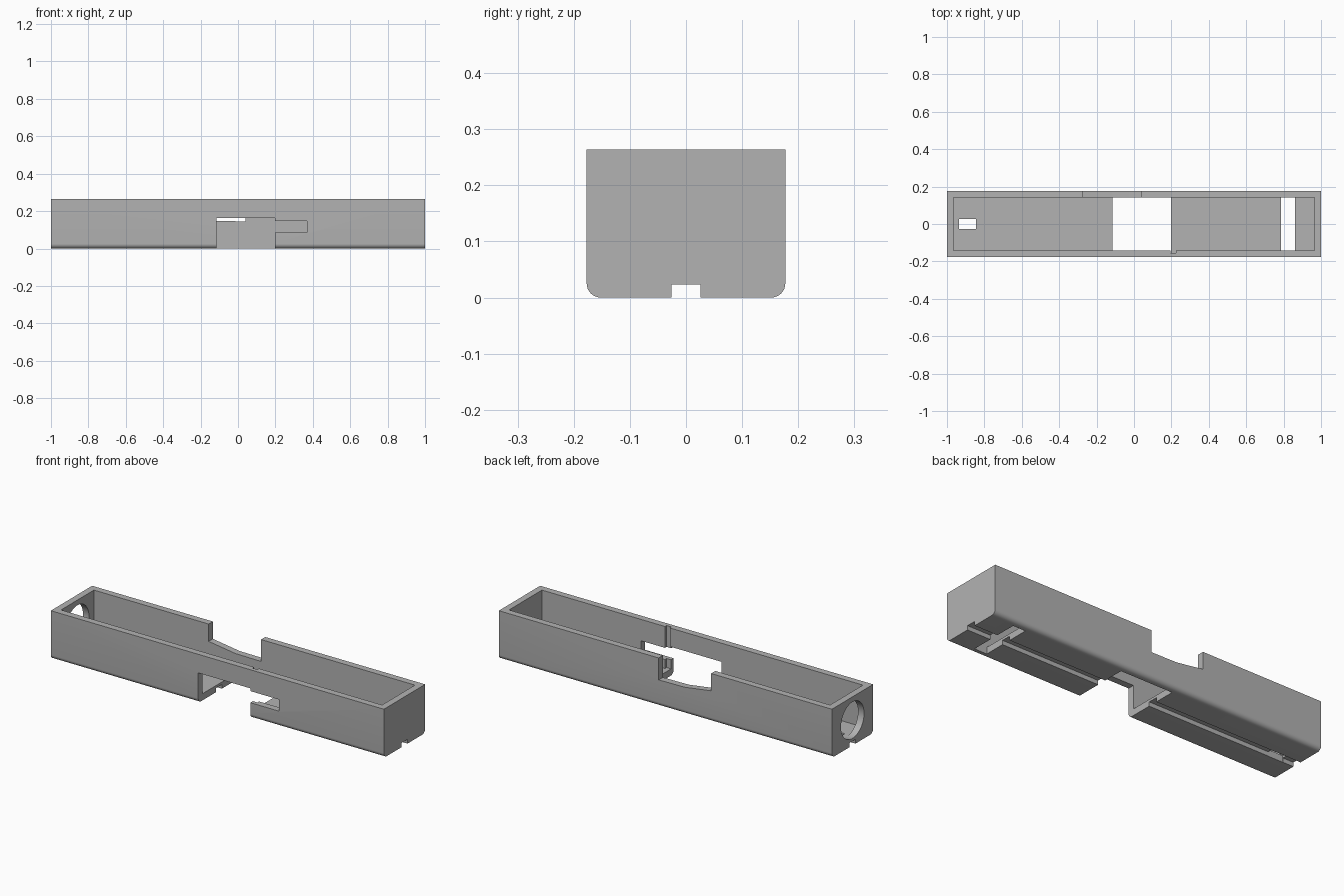
import bpy, bmesh
from math import radians, pi
from mathutils import Matrix

cube = bpy.data.objects.get("Cube")
if cube:
    bpy.data.objects.remove(cube, do_unlink=True)

L, W, H, WALL, R = 1.0, 0.177, 0.264, 0.036, 0.025

grey = bpy.data.materials.new("plain grey")
grey.use_nodes = True
colour = (0.45, 0.45, 0.45, 1)
grey.diffuse_color = colour
grey.node_tree.nodes["Principled BSDF"].inputs["Base Color"].default_value = colour


def finish(name, bm):
    bmesh.ops.recalc_face_normals(bm, faces=bm.faces[:])
    mesh = bpy.data.meshes.new(name)
    bm.to_mesh(mesh)
    bm.free()
    mesh.materials.append(grey)
    obj = bpy.data.objects.new(name, mesh)
    bpy.context.collection.objects.link(obj)
    return obj


def box(name, x, y, z):
    """Box spanning the given ranges."""
    bm = bmesh.new()
    bmesh.ops.create_cube(bm, size=1)
    for v in bm.verts:
        v.co = [lo if c < 0 else hi for c, (lo, hi) in zip(v.co, (x, y, z))]
    return finish(name, bm)


def prism(name, points, y):
    """Extrude an x-z outline through a range of y."""
    bm = bmesh.new()
    face = bm.faces.new([bm.verts.new((px, y[0], pz)) for px, pz in points])
    out = bmesh.ops.extrude_face_region(bm, geom=[face])["geom"]
    for v in out:
        if isinstance(v, bmesh.types.BMVert):
            v.co.y = y[1]
    return finish(name, bm)


def cylinder_x(name, x, z, radius, depth):
    bm = bmesh.new()
    bmesh.ops.create_cone(bm, cap_ends=True, segments=48, radius1=radius,
                          radius2=radius, depth=depth,
                          matrix=Matrix.Translation((x, 0, z)) @ Matrix.Rotation(pi / 2, 4, 'Y'))
    return finish(name, bm)


# Outer block with its two long lower edges rounded
body = box("trough_body", (-L, L), (-W, W), (0, H))
bm = bmesh.new()
bm.from_mesh(body.data)
lower = [e for e in bm.edges
         if all(v.co.z < 0.001 for v in e.verts)
         and abs(e.verts[0].co.x - e.verts[1].co.x) > 1]
bmesh.ops.bevel(bm, geom=lower, offset=R, segments=8, profile=0.5, affect='EDGES')
bm.to_mesh(body.data)
bm.free()

IN = W - WALL
cutters = [
    # Open cavity
    box("cavity", (-L + WALL, L - WALL), (-IN, IN), (WALL, 0.4)),
    # Groove along the underside
    box("underside_groove", (-1.1, 1.1), (-0.026, 0.026), (-0.1, 0.023)),
    # Floor window that also opens the front wall
    box("floor_window", (-0.115, 0.198), (-0.3, IN), (-0.1, 0.163)),
    # Side slot beside the window
    box("front_slot", (0.15, 0.37), (-0.3, -0.1), (0.085, 0.148)),
    # Cross slot and small hole in the floor
    box("cross_slot", (0.785, 0.86), (-IN, IN), (-0.1, 0.1)),
    box("small_floor_hole", (-0.935, -0.845), (-0.027, 0.027), (-0.1, 0.1)),
    # Vertical groove inside the front wall
    box("inner_groove", (0.196, 0.225), (-0.155, -0.1), (WALL, 0.4)),
    # Sloped notch in the back wall
    prism("back_notch", [(-0.275, 0.4), (-0.275, 0.17), (-0.115, 0.147),
                         (0.04, 0.145), (0.04, 0.4)], (0.1, 0.3)),
    # Round hole in the end wall
    cylinder_x("end_hole", -L, 0.137, 0.099, 0.2),
]

bpy.context.view_layer.objects.active = body
for cutter in cutters:
    cutter.hide_render = True
    mod = body.modifiers.new(cutter.name, 'BOOLEAN')
    mod.operation = 'DIFFERENCE'
    mod.solver = 'EXACT'
    mod.object = cutter
    bpy.ops.object.modifier_apply(modifier=mod.name)
    bpy.data.objects.remove(cutter, do_unlink=True)

# Smooth the rounded surfaces, keep the edges crisp
bpy.ops.object.select_all(action='DESELECT')
body.select_set(True)
bpy.ops.object.shade_smooth_by_angle(angle=radians(30))
